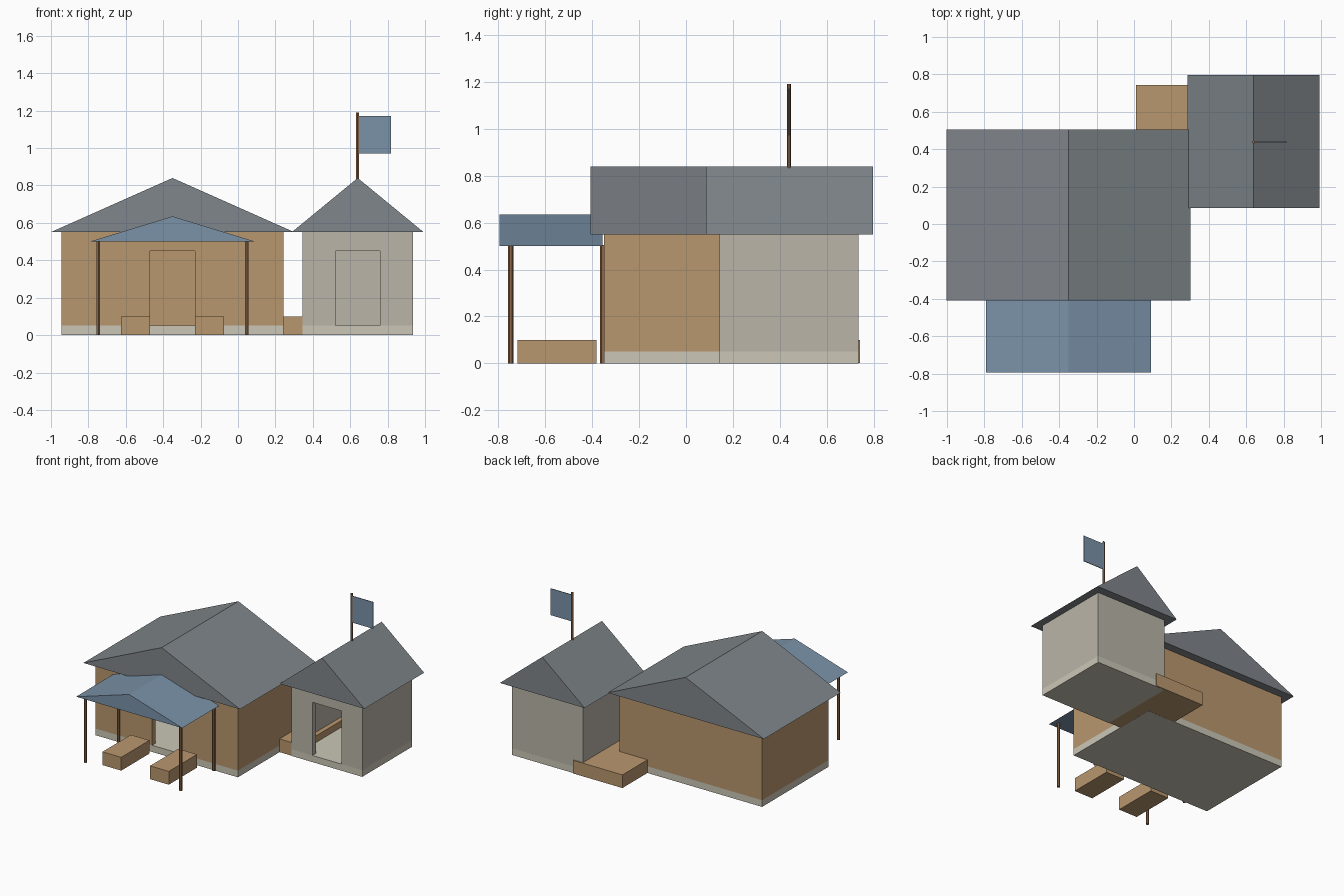
import bpy, bmesh, math

if "Cube" in bpy.data.objects:
    bpy.data.objects.remove(bpy.data.objects["Cube"])


def material(name, rgb):
    # sRGB 0-255 to linear
    m = bpy.data.materials.new(name)
    m.diffuse_color = [(c / 255 / 12.92 if c < 11 else ((c / 255 + 0.055) / 1.055) ** 2.4) for c in rgb] + [1]
    m.use_nodes = True
    m.node_tree.nodes["Principled BSDF"].inputs["Base Color"].default_value = m.diffuse_color
    return m


TAN = material("tan_wood", (185, 151, 110))
STONE = material("pale_stone", (186, 181, 169))
BASE = material("foundation_stone", (203, 198, 183))
SLATE = material("slate", (128, 134, 139))
BLUE = material("blue_cloth", (122, 146, 168))
BROWN = material("brown_wood", (140, 104, 74))


def make(name, bm, mat):
    bmesh.ops.recalc_face_normals(bm, faces=bm.faces)
    me = bpy.data.meshes.new(name)
    bm.to_mesh(me)
    bm.free()
    ob = bpy.data.objects.new(name, me)
    bpy.context.collection.objects.link(ob)
    if mat:
        me.materials.append(mat)
    return ob


def prism(name, profile, y0, y1, mat=None):
    """Extrude an x-z profile from y0 to y1."""
    bm = bmesh.new()
    face = bm.faces.new([bm.verts.new((x, y0, z)) for x, z in profile])
    ext = bmesh.ops.extrude_face_region(bm, geom=[face])
    verts = [g for g in ext["geom"] if isinstance(g, bmesh.types.BMVert)]
    bmesh.ops.translate(bm, vec=(0, y1 - y0, 0), verts=verts)
    return make(name, bm, mat)


def box(name, x0, x1, y0, y1, z0, z1, mat=None):
    return prism(name, [(x0, z0), (x1, z0), (x1, z1), (x0, z1)], y0, y1, mat)


def gable(name, cx, half, y0, y1, z0, z1, mat):
    return prism(name, [(cx - half, z0), (cx + half, z0), (cx, z1)], y0, y1, mat)


def pole(name, x, y, z0, z1, r, mat):
    bm = bmesh.new()
    bmesh.ops.create_cone(bm, cap_ends=True, segments=6, radius1=r, radius2=r, depth=z1 - z0)
    bmesh.ops.translate(bm, vec=(x, y, (z0 + z1) / 2), verts=bm.verts)
    return make(name, bm, mat)


def building(name, cx, half, y0, y1, wall_mat, t=0.04):
    # foundation slab, hollow walls with a front doorway, solid gable roof
    x0, x1 = cx - half, cx + half
    box(name + "_foundation", x0, x1, y0, y1, 0, 0.05, BASE)
    walls = box(name + "_walls", x0, x1, y0, y1, 0.05, 0.55, wall_mat)
    room = box(name + "_room_cutter", x0 + t, x1 - t, y0 + t, y1 - t, -0.1, 0.7)
    door = box(name + "_door_cutter", cx - 0.12, cx + 0.12, y0 - 0.1, y0 + 0.1, -0.1, 0.45)
    for cutter in (room, door):
        mod = walls.modifiers.new(cutter.name, "BOOLEAN")
        mod.operation = "DIFFERENCE"
        mod.solver = "EXACT"
        mod.object = cutter
        cutter.hide_render = True
        cutter.hide_set(True)
    gable(name + "_roof", cx, half + 0.058, y0 - 0.058, y1 + 0.062, 0.55, 0.84, SLATE)


# Main hall and side hut
building("hall", -0.35, 0.594, -0.35, 0.443, TAN)
building("hut", 0.64, 0.295, 0.143, 0.734, STONE)

# Porch awning on four posts
gable("porch_awning", -0.35, 0.442, -0.795, -0.355, 0.50, 0.635, BLUE)
for side, sx in (("left", -1), ("right", 1)):
    for place, y in (("front", -0.747), ("back", -0.355)):
        pole(f"porch_post_{place}_{side}", -0.35 + sx * 0.397, y, 0, 0.505, 0.0115, BROWN)
    # Bench beside the doorway
    bx = -0.35 + sx * 0.198
    box(f"porch_bench_{side}", bx - 0.078, bx + 0.078, -0.718, -0.382, 0, 0.1, TAN)

# Low deck joining the two buildings
box("link_deck", 0.01, 0.42, 0.145, 0.742, 0.001, 0.1, TAN)

# Flag on the hut ridge
pole("flagpole", 0.64, 0.439, 0.82, 1.19, 0.009, BROWN)
box("flag", 0.642, 0.818, 0.4365, 0.4415, 0.972, 1.172, BLUE)
